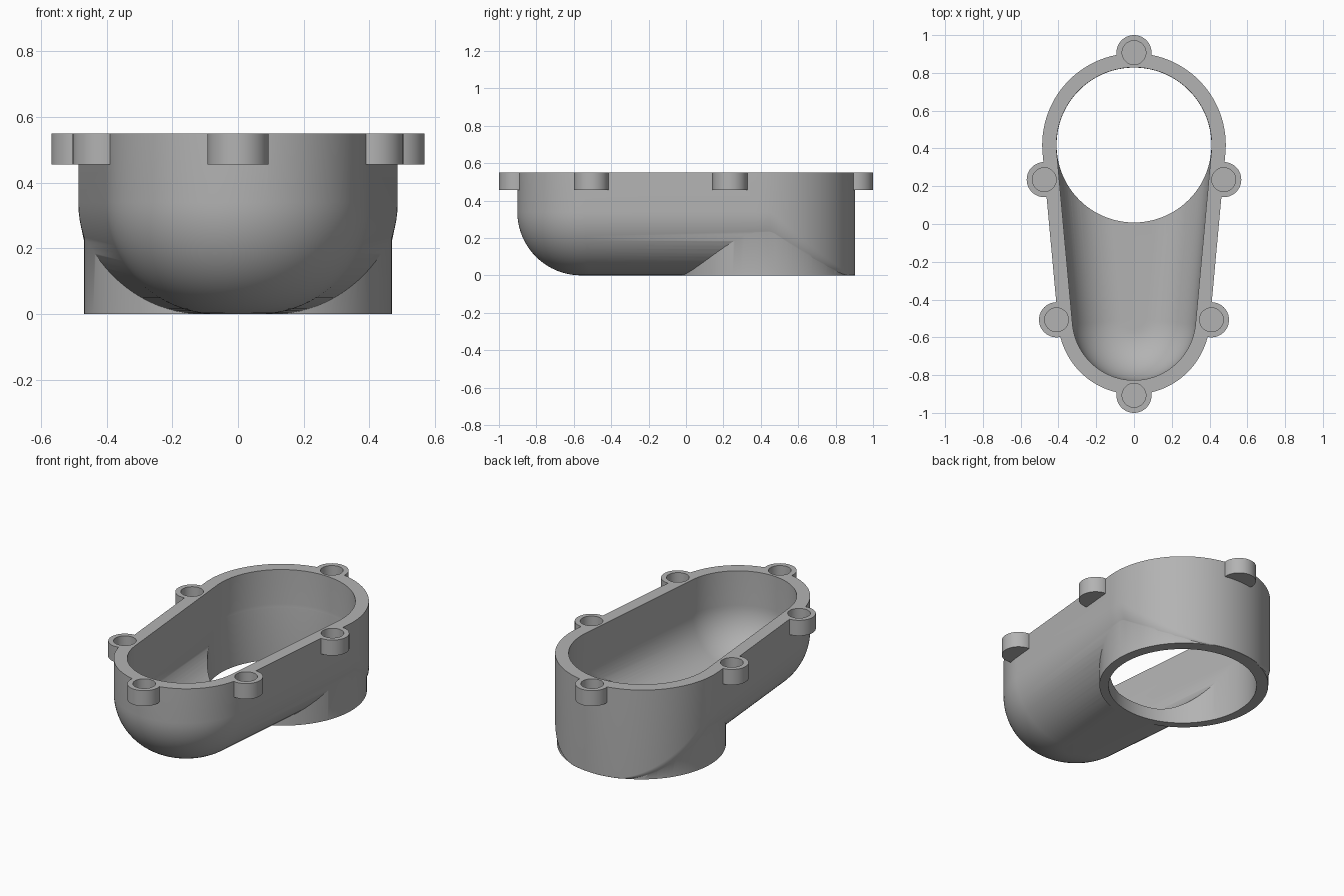
import bpy, bmesh, math

cube = bpy.data.objects.get("Cube")
if cube:
    bpy.data.objects.remove(cube, do_unlink=True)

TOP = 0.55
BACK_Y, FRONT_Y = 0.418, -0.5
BACK_R, FRONT_R = 0.486, 0.402
WALL = 0.075
FILLET = 0.34

grey = bpy.data.materials.new("plain_grey")
grey.use_nodes = True
grey.diffuse_color = (0.45, 0.45, 0.45, 1)
grey.node_tree.nodes["Principled BSDF"].inputs["Base Color"].default_value = (0.45, 0.45, 0.45, 1)


def make_object(name, bm):
    bmesh.ops.recalc_face_normals(bm, faces=bm.faces)
    mesh = bpy.data.meshes.new(name)
    bm.to_mesh(mesh)
    bm.free()
    mesh.materials.append(grey)
    obj = bpy.data.objects.new(name, mesh)
    bpy.context.collection.objects.link(obj)
    return obj


def cylinder(name, x, y, r, z0, z1, segments=64):
    bm = bmesh.new()
    bmesh.ops.create_cone(bm, cap_ends=True, segments=segments, radius1=r, radius2=r, depth=z1 - z0)
    bmesh.ops.translate(bm, verts=bm.verts, vec=(x, y, (z0 + z1) / 2))
    return make_object(name, bm)


def outline(offset):
    """Tapered slot as (centre y, radius, angle) samples."""
    tilt = -math.asin((BACK_R - FRONT_R) / (BACK_Y - FRONT_Y))
    n = 64
    points = []
    for i in range(n + 1):
        points.append((BACK_Y, BACK_R - offset, tilt + (math.pi - 2 * tilt) * i / n))
    for i in range(n + 1):
        points.append((FRONT_Y, FRONT_R - offset, math.pi - tilt + (math.pi + 2 * tilt) * i / n))
    return points


def back_fade(angle):
    """The bottom rounding dies out towards the rear of the shell."""
    lift = math.degrees(math.asin(max(-1, min(1, math.sin(angle)))))
    u = min(1, max(0, (lift - 5) / 70))
    return max(0.01, (1 - u) ** 1.6)


def rounded_slot(name, offset, floor, top, fade):
    fillet = FILLET - offset
    bm = bmesh.new()
    rings = []
    steps = 20
    for level in range(-1, steps + 1):
        phi = math.pi / 2 * max(level, 0) / steps
        ring = []
        for cy, r, a in outline(offset):
            f = fillet * (back_fade(a) if fade else 1)
            rr = r - f * (1 - math.cos(phi))
            z = top if level < 0 else floor + f * (1 - math.sin(phi))
            ring.append(bm.verts.new((rr * math.cos(a), cy + rr * math.sin(a), z)))
        rings.append(ring)
    for upper, lower in zip(rings, rings[1:]):
        for i in range(len(upper)):
            j = (i + 1) % len(upper)
            bm.faces.new((upper[i], upper[j], lower[j], lower[i]))
    bm.faces.new(rings[0])
    bm.faces.new(rings[-1][::-1])
    return make_object(name, bm)


def combine(target, tool, operation):
    mod = target.modifiers.new(operation.title(), "BOOLEAN")
    mod.operation = operation
    mod.solver = "EXACT"
    mod.object = tool
    bpy.context.view_layer.objects.active = target
    bpy.ops.object.modifier_apply(modifier=mod.name)
    bpy.data.objects.remove(tool, do_unlink=True)


# Outer shell with the round outlet collar and screw lugs
housing = rounded_slot("housing", 0, 0, TOP, True)
combine(housing, cylinder("outlet_collar", 0, 0.43, 0.468, 0, 0.42, 128), "UNION")
lugs = [(0, 0.907), (0, -0.907)]
for side in (-1, 1):
    lugs += [(side * 0.475, 0.235), (side * 0.41, -0.507)]
for x, y in lugs:
    combine(housing, cylinder("screw_lug", x, y, 0.093, 0.455, TOP), "UNION")

# Hollow interior, outlet opening and blind screw holes
combine(housing, rounded_slot("cavity", WALL, WALL, TOP + 0.1, False), "DIFFERENCE")
combine(housing, cylinder("outlet_hole", 0, BACK_Y, BACK_R - WALL - 0.001, -0.1, 0.45, 128), "DIFFERENCE")
for x, y in lugs:
    combine(housing, cylinder("screw_hole", x, y, 0.063, TOP - 0.075, TOP + 0.1, 48), "DIFFERENCE")

# Smooth curves with crisp rims
bpy.ops.object.select_all(action="DESELECT")
housing.select_set(True)
bpy.context.view_layer.objects.active = housing
bpy.ops.object.shade_smooth_by_angle(angle=math.radians(30))
